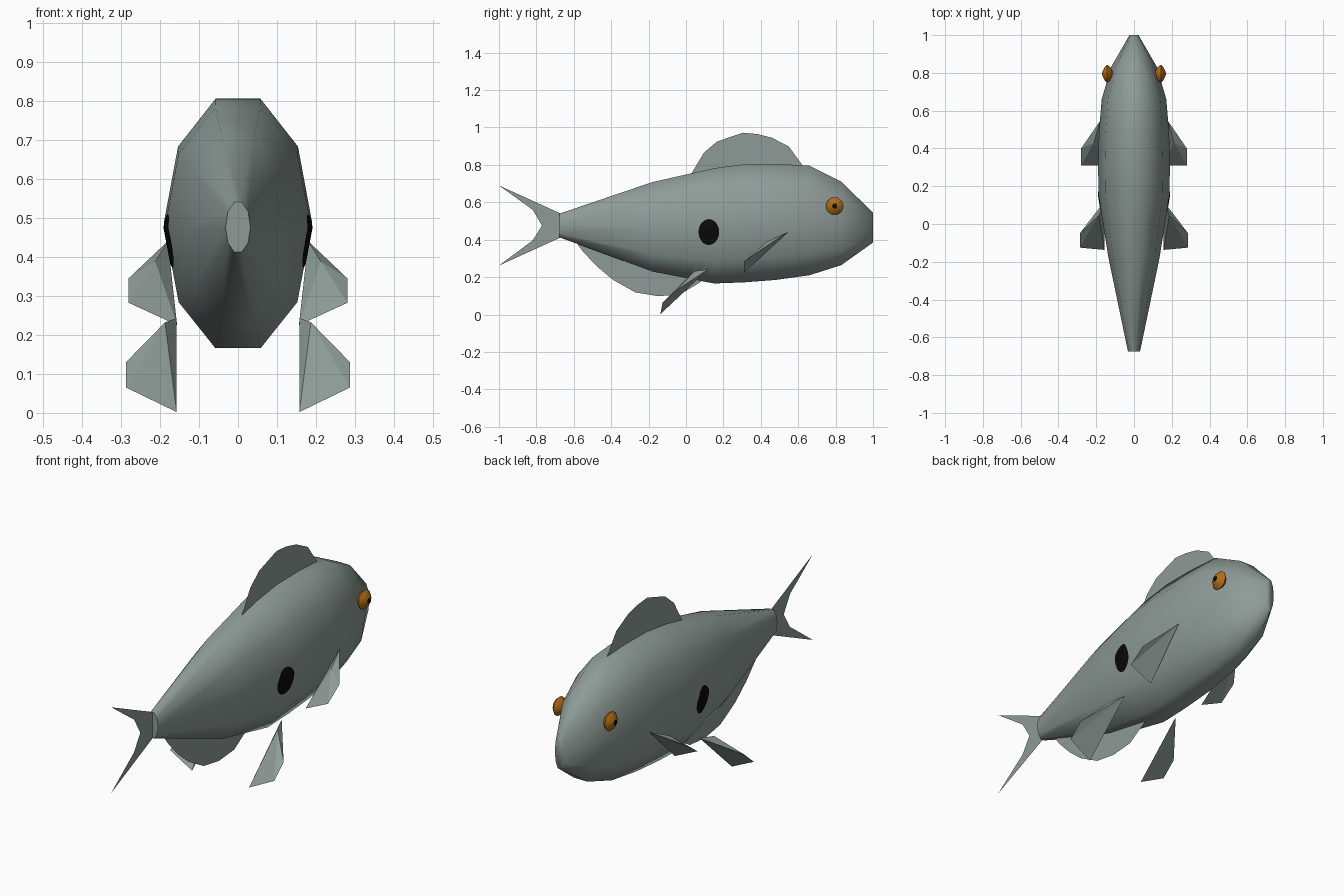
import bpy, bmesh, math
from mathutils import Vector
from mathutils.bvhtree import BVHTree

if "Cube" in bpy.data.objects:
    bpy.data.objects.remove(bpy.data.objects["Cube"])


def material(name, rgb):
    m = bpy.data.materials.new(name)
    m.diffuse_color = (*rgb, 1)
    m.use_nodes = True
    m.node_tree.nodes["Principled BSDF"].inputs["Base Color"].default_value = m.diffuse_color
    return m


GREY = material("grey_green", (0.27, 0.33, 0.31))
ORANGE = material("orange", (0.45, 0.15, 0.008))
BLACK = material("black", (0.003, 0.003, 0.003))


def build(name, verts, faces, mats, smooth=None, recalc=True):
    me = bpy.data.meshes.new(name)
    me.from_pydata([tuple(v) for v in verts], [], faces)
    if recalc:
        bm = bmesh.new()
        bm.from_mesh(me)
        bmesh.ops.recalc_face_normals(bm, faces=bm.faces)
        bm.to_mesh(me)
        bm.free()
    for m in mats:
        me.materials.append(m)
    ob = bpy.data.objects.new(name, me)
    bpy.context.collection.objects.link(ob)
    if smooth:
        bpy.ops.object.select_all(action='DESELECT')
        ob.select_set(True)
        bpy.context.view_layer.objects.active = ob
        bpy.ops.object.shade_smooth_by_angle(angle=math.radians(smooth))
    return ob


def bridge(rings, n):
    return [(r * n + i, r * n + (i + 1) % n, (r + 1) * n + (i + 1) % n, (r + 1) * n + i)
            for r in range(rings - 1) for i in range(n)]


# Body: ten-sided sections along y (y, top, bottom, half width)
N = 10
stations = [(-0.675, 0.54, 0.412, 0.032), (-0.18, 0.708, 0.23, 0.135),
            (0.15, 0.782, 0.166, 0.188), (0.31, 0.803, 0.172, 0.19),
            (0.48, 0.805, 0.185, 0.186), (0.66, 0.796, 0.21, 0.171),
            (0.83, 0.71, 0.264, 0.122), (1.0, 0.545, 0.385, 0.024)]
verts = []
for y, top, bottom, rx in stations:
    rz = (top - bottom) / 2 / math.sin(math.radians(72))
    for i in range(N):
        a = math.tau * i / N
        verts.append((rx * math.cos(a), y, (top + bottom) / 2 + rz * math.sin(a)))
last = (len(stations) - 1) * N
faces = bridge(len(stations), N) + [tuple(range(N)), tuple(range(last, last + N))]
body = build("body", verts, faces, [GREY], smooth=62)

# Flat fins on the centre plane
fins = {
    "dorsal_fin": [(0.03, 0.755), (0.096, 0.866), (0.166, 0.925), (0.305, 0.972), (0.38, 0.965),
                   (0.46, 0.945), (0.55, 0.898), (0.625, 0.795), (0.6, 0.74), (0.1, 0.72)],
    "belly_fin": [(-0.58, 0.375), (-0.545, 0.33), (-0.476, 0.257), (-0.39, 0.185), (-0.27, 0.118),
                  (-0.15, 0.098), (-0.03, 0.108), (0.08, 0.175), (0.05, 0.22), (-0.5, 0.39)],
    "tail_fin": [(-0.67, 0.54), (-1.0, 0.69), (-0.82, 0.56), (-0.77, 0.476),
                 (-0.82, 0.396), (-1.0, 0.262), (-0.67, 0.412)],
}
for name, pts in fins.items():
    build(name, [(0, y, z) for y, z in pts], [tuple(range(len(pts)))], [GREY], recalc=False)

# Paired side fins: folded ridge above a thin lower face
side_fins = {
    "pectoral_fin": [(0.18, 0.545, 0.44), (0.28, 0.40, 0.345), (0.28, 0.31, 0.282),
                     (0.156, 0.31, 0.225), (0.212, 0.43, 0.388)],
    "pelvic_fin": [(0.157, 0.12, 0.243), (0.287, -0.05, 0.13), (0.287, -0.125, 0.065),
                   (0.157, -0.137, 0.002), (0.187, 0.045, 0.232)],
}
fan = [(0, 1, 4), (1, 2, 4), (2, 3, 4), (3, 0, 4), (0, 1, 2), (0, 2, 3)]
for name, pts in side_fins.items():
    for side, s in (("right", 1), ("left", -1)):
        build(name + "_" + side, [(s * x, y, z) for x, y, z in pts], fan, [GREY])

# Eyes: flattened ten-sided lathe with a black pupil at the tip
for side, s in (("right", 1), ("left", -1)):
    profile = [(0.115, 0.018), (0.126, 0.036), (0.142, 0.048), (0.156, 0.034), (0.166, 0.014)]
    verts = [(s * x, 0.795 + r * math.cos(math.tau * i / N), 0.58 + r * math.sin(math.tau * i / N))
             for x, r in profile for i in range(N)]
    end = (len(profile) - 1) * N
    verts.append((s * 0.17, 0.795, 0.58))
    faces = bridge(len(profile), N) + [tuple(range(N))]
    faces += [(end + i, end + (i + 1) % N, end + N) for i in range(N)]
    eye = build("eye_" + side, verts, faces, [ORANGE, BLACK], smooth=60)
    for p in eye.data.polygons:
        if abs(p.center.x) > 0.163:
            p.material_index = 1

# Side spots: thin discs wrapped onto the body
bm = bmesh.new()
bm.from_mesh(body.data)
tree = BVHTree.FromBMesh(bm)
bm.free()
SEG, RINGS = 24, 6
for side, s in (("right", 1), ("left", -1)):
    verts = []
    for r in range(1, RINGS + 1):
        for i in range(SEG):
            a = math.tau * i / SEG
            y = 0.122 + 0.055 * r / RINGS * math.cos(a)
            z = 0.441 + 0.069 * r / RINGS * math.sin(a)
            hit = tree.ray_cast(Vector((s, y, z)), Vector((-s, 0, 0)))[0]
            verts.append((hit.x + s * 0.003, y, z))
    faces = bridge(RINGS, SEG) + [tuple(range(SEG))[::-1]]
    if s > 0:
        faces = [f[::-1] for f in faces]
    spot = build("spot_" + side, verts, faces, [BLACK])
    # keep the disc facing outward
    if sum(p.normal.x * p.area for p in spot.data.polygons) * s < 0:
        spot.data.flip_normals()
